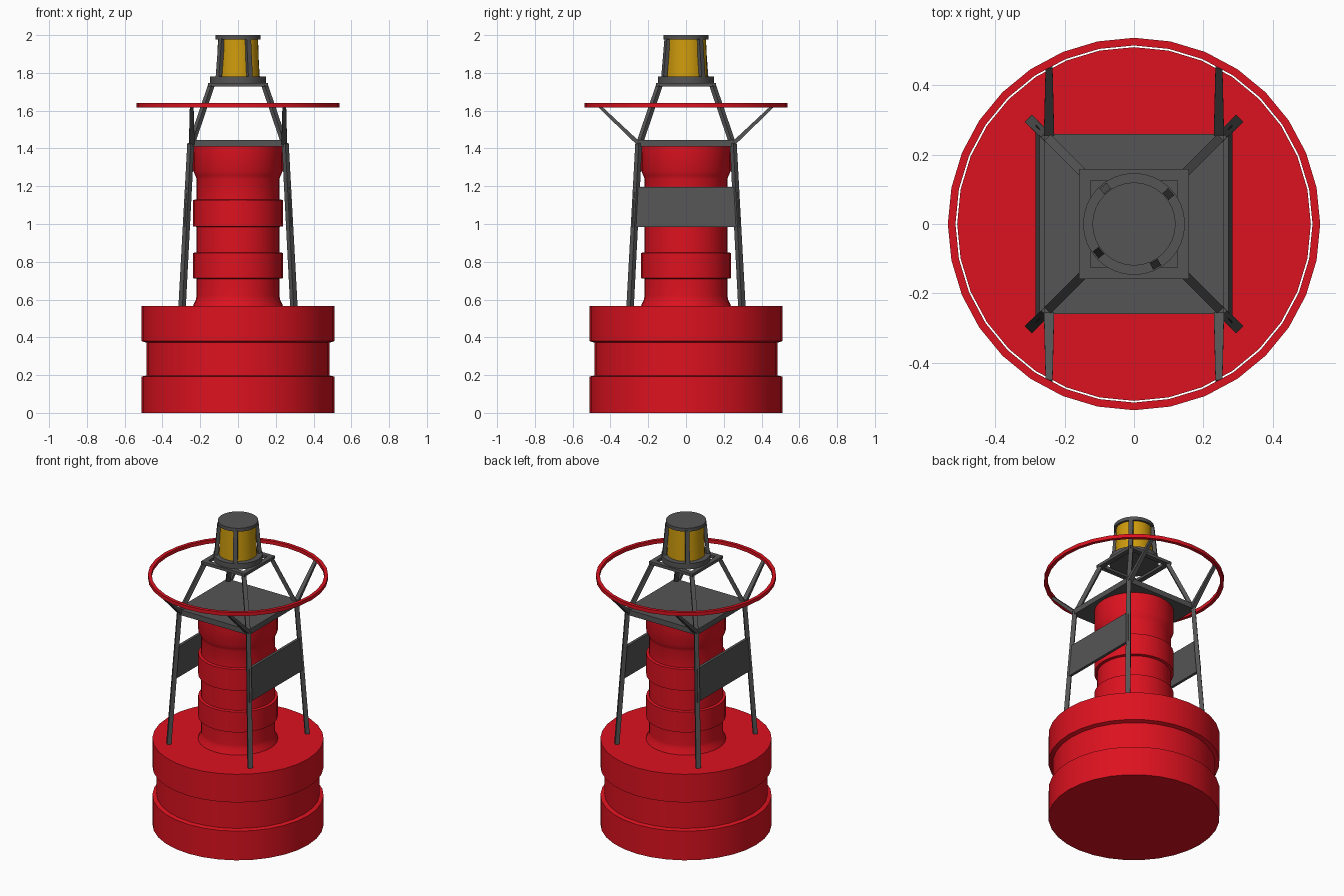
import bpy, math
from mathutils import Vector

if "Cube" in bpy.data.objects:
    bpy.data.objects.remove(bpy.data.objects["Cube"])


def material(name, rgb):
    m = bpy.data.materials.new(name)
    m.diffuse_color = (*rgb, 1)
    m.use_nodes = True
    m.node_tree.nodes["Principled BSDF"].inputs["Base Color"].default_value = m.diffuse_color
    return m


RED = material("red_paint", (0.72, 0.006, 0.014))
AMBER = material("amber_glass", (0.62, 0.33, 0.004))
STEEL = material("dark_steel", (0.09, 0.09, 0.09))


def make(name, verts, faces, mat, smooth=False):
    me = bpy.data.meshes.new(name)
    me.from_pydata(verts, [], faces)
    me.materials.append(mat)
    ob = bpy.data.objects.new(name, me)
    bpy.context.collection.objects.link(ob)
    if smooth:
        bpy.ops.object.select_all(action='DESELECT')
        ob.select_set(True)
        bpy.context.view_layer.objects.active = ob
        bpy.ops.object.shade_smooth_by_angle(angle=math.radians(30))
    return ob


def lathe(name, profile, mat, closed=False, n=32):
    """Spin an (r, z) profile; cap both ends, or close it into a ring."""
    verts = [(r * math.cos(2 * math.pi * i / n), r * math.sin(2 * math.pi * i / n), z)
             for r, z in profile for i in range(n)]
    k = len(profile)
    faces = []
    for j in range(k if closed else k - 1):
        a, b = j * n, (j + 1) % k * n
        faces += [(a + i, a + (i + 1) % n, b + (i + 1) % n, b + i) for i in range(n)]
    if not closed:
        faces += [tuple(reversed(range(n))), tuple(range((k - 1) * n, k * n))]
    return make(name, verts, faces, mat, True)


def beam(name, a, b, side, w0, w1, d0, d1, mat=STEEL, level=False):
    """Tapered bar from a to b: w along side, d across it; level ends lie flat in z."""
    a, b, u = Vector(a), Vector(b), Vector(side).normalized()
    v = Vector((0, 0, 1)).cross(u) if level else (b - a).normalized().cross(u)
    verts = [p + u * w * s + v * d * t
             for p, w, d in ((a, w0 / 2, d0 / 2), (b, w1 / 2, d1 / 2))
             for s, t in ((-1, -1), (1, -1), (1, 1), (-1, 1))]
    faces = [(3, 2, 1, 0), (4, 5, 6, 7)] + [(i, (i + 1) % 4, (i + 1) % 4 + 4, i + 4) for i in range(4)]
    return make(name, verts, faces, mat)


# Float and column
lathe("float_body", [(.51, 0), (.51, .192), (.485, .198), (.485, .372), (.51, .38), (.51, .565)], RED)
lathe("column", [(.24, .56), (.235, .575), (.222, .60), (.22, .62), (.22, .71), (.237, .713), (.237, .847),
                 (.22, .85), (.22, .985), (.237, .988), (.237, 1.127), (.22, 1.13), (.22, 1.24),
                 (.225, 1.255), (.237, 1.28), (.237, 1.41)], RED)

# Platform and guard ring
beam("platform", (0, 0, 1.41), (0, 0, 1.445), (1, 0, 0), .52, .52, .52, .52)
lathe("guard_ring", [(.515, 1.617), (.537, 1.617), (.537, 1.64), (.515, 1.64)], RED, closed=True)

# Corner legs, lamp supports and ring struts
for sx in (-1, 1):
    for sy in (-1, 1):
        tag = ("left" if sx < 0 else "right") + ("_front" if sy < 0 else "_back")
        diag = (sx, -sy, 0)
        beam("leg_" + tag, (sx * .296, sy * .296, .56), (sx * .25, sy * .25, 1.43),
             diag, .03, .026, .026, .026, level=True)
        beam("lamp_support_" + tag, (sx * .243, sy * .243, 1.435), (sx * .14, sy * .14, 1.738),
             diag, .026, .026, .024, .024)
        beam("ring_strut_" + tag, (sx * .245, sy * .25, 1.425), (sx * .245, sy * .455, 1.62),
             (1, 0, 0), .03, .02, .022, .016)
    # Side panel leaning with the legs
    side = "left" if sx < 0 else "right"
    beam("side_panel_" + side, (sx * .275, 0, .985), (sx * .263, 0, 1.195),
         (0, 1, 0), .57, .545, .018, .018, level=True)

# Square lamp frame
for i in range(4):
    c, s = math.cos(i * math.pi / 2), math.sin(i * math.pi / 2)
    beam(f"lamp_frame_{i}", (.142 * c, .142 * s, 1.727), (.142 * c, .142 * s, 1.746),
         (-s, c, 0), .316, .316, .032, .032, level=True)

# Lamp
lathe("lamp_base", [(.147, 1.742), (.147, 1.78)], STEEL)
lathe("lamp_lens", [(.113, 1.775), (.106, 1.985)], AMBER)
lathe("lamp_cap", [(.12, 1.978), (.12, 2.0)], STEEL)
for i, deg in enumerate((41, 129, 219, 298)):
    c, s = math.cos(math.radians(deg)), math.sin(math.radians(deg))
    beam(f"lamp_post_{i}", (.131 * c, .131 * s, 1.775), (.111 * c, .111 * s, 1.985),
         (-s, c, 0), .026, .026, .022, .022, level=True)
